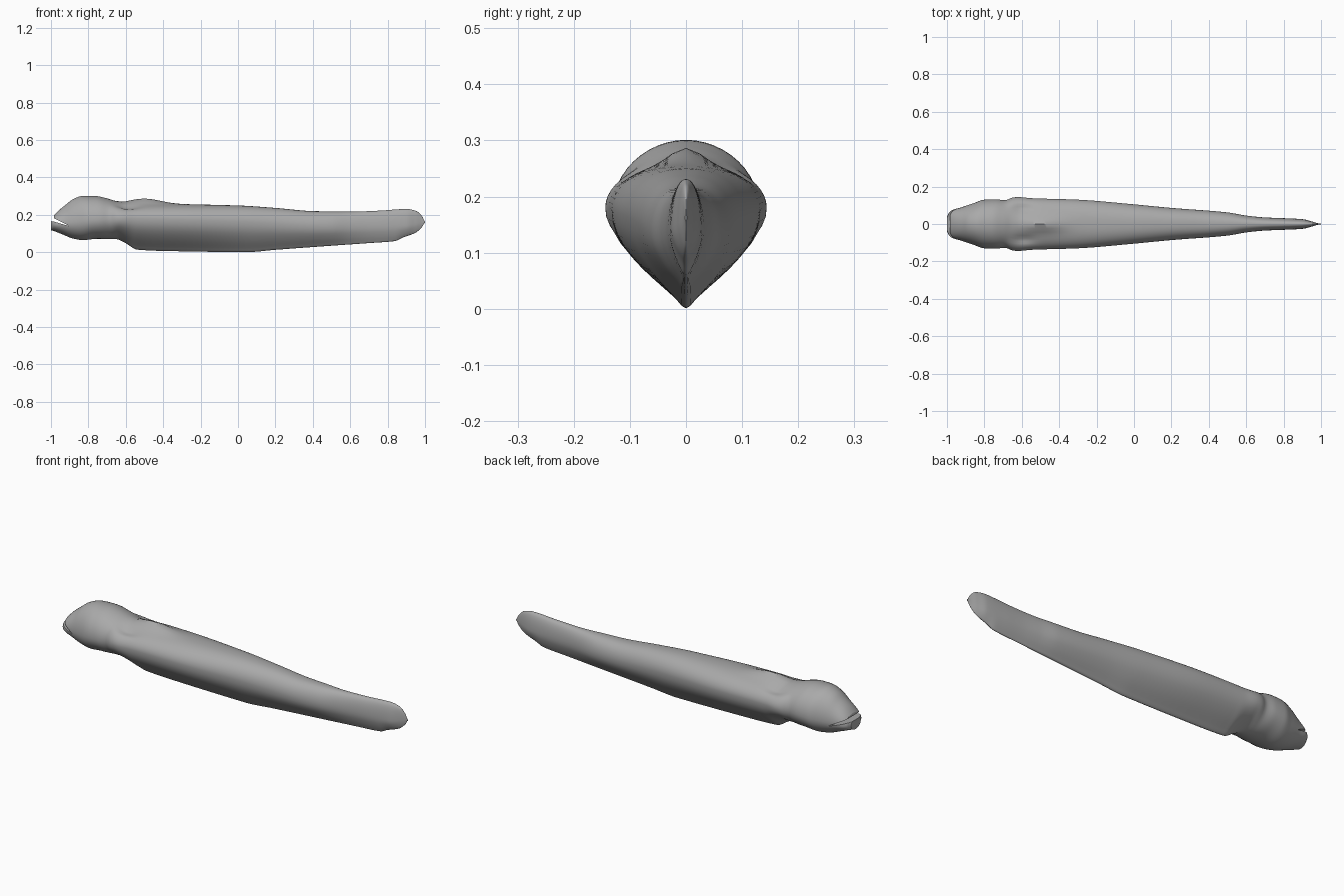
import bpy, bmesh, math

if "Cube" in bpy.data.objects:
    bpy.data.objects.remove(bpy.data.objects["Cube"])

grey = bpy.data.materials.new("fish_grey")
grey.diffuse_color = (0.4, 0.4, 0.4, 1)
grey.use_nodes = True
grey.node_tree.nodes["Principled BSDF"].inputs["Base Color"].default_value = grey.diffuse_color

# Silhouette control points along the length (x, value)
TOP = [(-1, .175), (-.985, .195), (-.96, .222), (-.92, .255), (-.88, .285), (-.83, .301),
       (-.76, .3), (-.7, .286), (-.65, .268), (-.6, .258), (-.35, .257), (0, .25), (.2, .237),
       (.4, .22), (.6, .217), (.75, .222), (.9, .231), (.95, .222), (.985, .192), (1, .166)]
BOTTOM = [(-1, .116), (-.95, .1), (-.88, .073), (-.83, .065), (-.75, .072), (-.65, .07),
          (-.6, .048), (-.54, .014), (-.4, .007), (.05, .001), (.2, .013), (.5, .035),
          (.7, .049), (.84, .06), (.88, .078), (.95, .105), (.985, .136), (1, .158)]
WIDTH = [(-1, .042), (-.99, .06), (-.97, .075), (-.92, .09), (-.85, .114), (-.8, .13),
         (-.74, .132), (-.69, .127), (-.65, .141), (-.62, .144), (-.55, .138), (-.3, .13),
         (0, .105), (.2, .086), (.5, .062), (.6, .045), (.7, .035), (.8, .031),
         (.9, .026), (.95, .014), (1, .002)]
WIDEST = [(-1, .15), (-.8, .17), (-.6, .18), (0, .165), (.5, .14), (.9, .145), (1, .162)]
KEEL = [(-1, 0), (-.72, .1), (-.6, .8), (-.52, 1), (.4, 1), (.8, .8), (1, .5)]


def curve(points, x):
    """Smooth interpolation without overshoot."""
    def slope(i):
        if i == 0 or i == len(points) - 1:
            return 0
        (a, p), (b, q), (c, r) = points[i - 1:i + 2]
        m, n = (q - p) / (b - a), (r - q) / (c - b)
        return 0 if m * n <= 0 else 2 * m * n / (m + n)
    for i in range(len(points) - 1):
        (a, p), (b, q) = points[i], points[i + 1]
        if x <= b:
            h = b - a
            t = (x - a) / h
            return ((2 * t**3 - 3 * t**2 + 1) * p + (t**3 - 2 * t**2 + t) * h * slope(i)
                    + (3 * t**2 - 2 * t**3) * q + (t**3 - t**2) * h * slope(i + 1))
    return points[-1][1]


def bell(d, width):
    return math.exp(-(d / width) ** 2)


def section(x, sides=48):
    """One closed ring: rounded back, belly drawn down into a keel."""
    top, low, w = curve(TOP, x), curve(BOTTOM, x), curve(WIDTH, x)
    mid, k = curve(WIDEST, x), curve(KEEL, x)
    ring = []
    for i in range(sides):
        a = 2 * math.pi * i / sides
        c, s = math.cos(a), math.sin(a)
        side = 1 if c >= 0 else -1
        if s >= 0:
            y = side * w * abs(c) ** (1 - .15 * k)
            z = mid + (top - mid) * s
            # low crest behind the head, with a groove above each shoulder
            z += .029 * bell(x + .5, .12) * bell(y, .04) * s
            z -= .014 * bell(x + .59, .06) * bell(abs(y) - .083, .022)
        else:
            d = -s
            keel = max(0, 1 - d ** 2.2) ** 1.3
            y = side * w * ((1 - k) * abs(c) + k * keel)
            if d > .5:
                y += side * min(1, abs(c) * 4) * .006 * k * min(1, w / .06) * (d - .5) * 2
            z = mid - (mid - low) * d
        ring.append((x, y, z))
    return ring


# Body and head in one lofted skin
bm = bmesh.new()
xs = [-1 + .1 * (i / 20) ** 1.5 for i in range(20)]
xs += [-.9 + 1.8 * i / 150 for i in range(150)]
xs += [1 - .1 * (1 - i / 20) ** 1.5 for i in range(21)]
rings = [[bm.verts.new(p) for p in section(x)] for x in xs]
for r0, r1 in zip(rings, rings[1:]):
    for i in range(len(r0)):
        j = (i + 1) % len(r0)
        bm.faces.new((r0[i], r0[j], r1[j], r1[i]))
bm.faces.new(rings[0])
bm.faces.new(rings[-1][::-1])
bmesh.ops.recalc_face_normals(bm, faces=bm.faces)
mesh = bpy.data.meshes.new("fish_body")
bm.to_mesh(mesh)
bm.free()
body = bpy.data.objects.new("fish_body", mesh)
bpy.context.collection.objects.link(body)
mesh.materials.append(grey)

# Mouth slit: a wedge opening at the snout, narrowing backward and down
profile = [(-1.03, .17), (-.985, .164), (-.9, .139), (-.94, .160),
           (-.984, .182), (-.984, .23), (-1.03, .23)]
bm = bmesh.new()
near = [bm.verts.new((x, -.2, z)) for x, z in profile]
far = [bm.verts.new((x, .2, z)) for x, z in profile]
bm.faces.new(near)
bm.faces.new(far[::-1])
for i in range(len(near)):
    j = (i + 1) % len(near)
    bm.faces.new((near[j], near[i], far[i], far[j]))
bmesh.ops.recalc_face_normals(bm, faces=bm.faces)
cut_mesh = bpy.data.meshes.new("mouth_cutter")
bm.to_mesh(cut_mesh)
bm.free()
cut_mesh.materials.append(grey)
cutter = bpy.data.objects.new("mouth_cutter", cut_mesh)
bpy.context.collection.objects.link(cutter)
cutter.hide_render = True
cutter.hide_viewport = True

mouth = body.modifiers.new("mouth", 'BOOLEAN')
mouth.operation = 'DIFFERENCE'
mouth.solver = 'EXACT'
mouth.object = cutter
bpy.context.view_layer.objects.active = body
body.select_set(True)
bpy.ops.object.modifier_apply(modifier="mouth")
bpy.ops.object.shade_smooth_by_angle(angle=math.radians(40))
